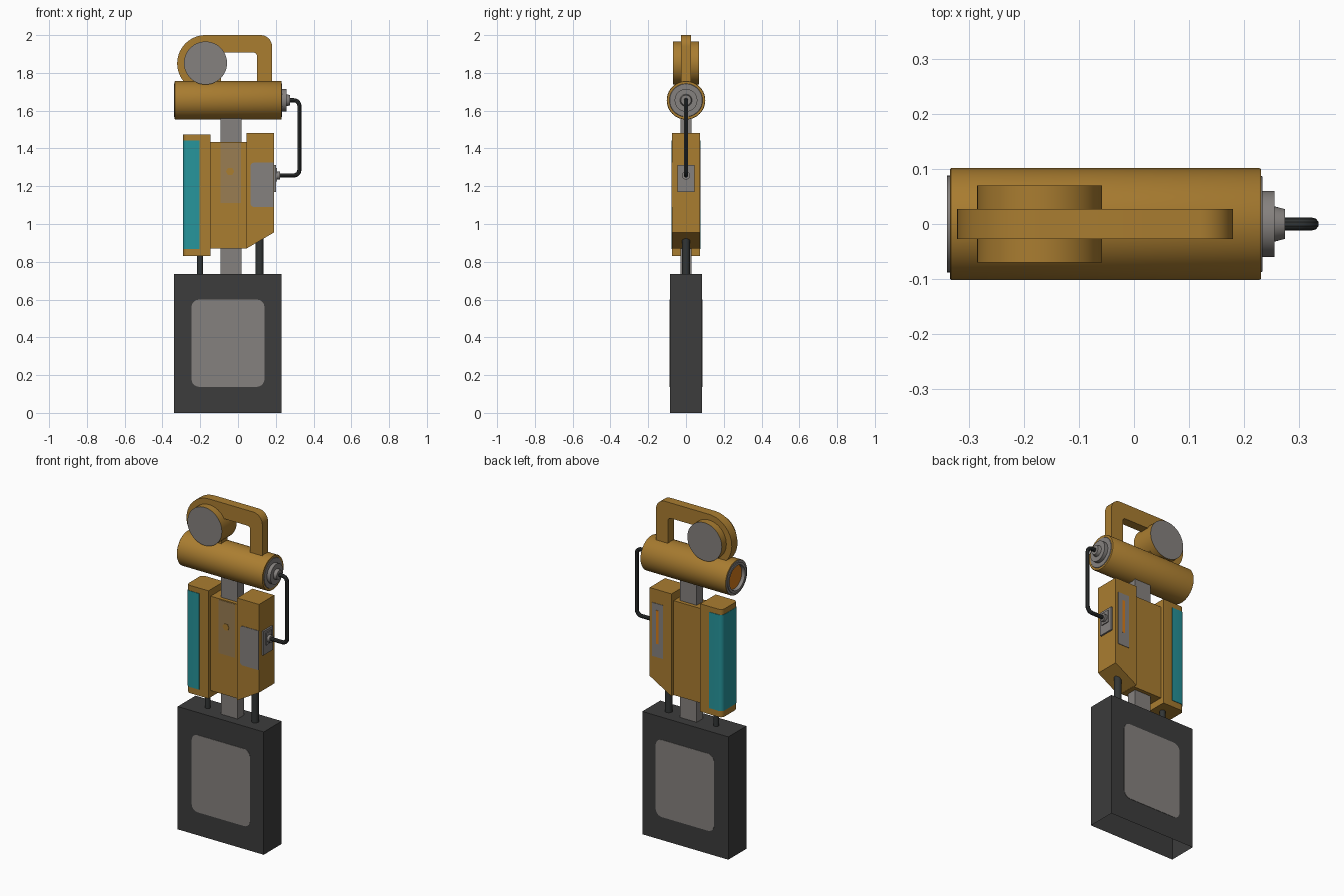
import bpy, bmesh, math
from mathutils import Vector

if "Cube" in bpy.data.objects:
    bpy.data.objects.remove(bpy.data.objects["Cube"])


def mat(name, r, g, b):
    m = bpy.data.materials.new(name)
    m.diffuse_color = (r, g, b, 1)
    m.use_nodes = True
    m.node_tree.nodes["Principled BSDF"].inputs["Base Color"].default_value = m.diffuse_color
    return m


BRASS = mat("brass", 0.40, 0.205, 0.03)
WORN = mat("worn_brass", 0.32, 0.205, 0.085)
GREY = mat("steel_grey", 0.235, 0.22, 0.21)
DARK = mat("dark_grey", 0.045, 0.045, 0.045)
BLACK = mat("cable_black", 0.032, 0.036, 0.036)
TEAL = mat("teal", 0.02, 0.30, 0.33)
ORANGE = mat("orange", 0.68, 0.2, 0.01)


def finish(name, bm, mats):
    bmesh.ops.recalc_face_normals(bm, faces=bm.faces)
    me = bpy.data.meshes.new(name)
    bm.to_mesh(me)
    bm.free()
    for m in mats:
        me.materials.append(m)
    me.shade_smooth()
    me.set_sharp_from_angle(angle=math.radians(35))
    ob = bpy.data.objects.new(name, me)
    bpy.context.collection.objects.link(ob)
    return ob


def prism(name, pts, axis, lo, hi, m):
    """Extrude a 2D outline along y (points are x,z) or along z (points are x,y)."""
    bm = bmesh.new()
    put = (lambda p: (p[0], lo, p[1])) if axis == "y" else (lambda p: (p[0], p[1], lo))
    f = bm.faces.new([bm.verts.new(put(p)) for p in pts])
    res = bmesh.ops.extrude_face_region(bm, geom=[f])
    step = Vector((0, hi - lo, 0)) if axis == "y" else Vector((0, 0, hi - lo))
    bmesh.ops.translate(bm, vec=step, verts=[v for v in res["geom"] if isinstance(v, bmesh.types.BMVert)])
    return finish(name, bm, [m])


def arc(cx, cy, r, a0, a1, n):
    return [(cx + r * math.cos(math.radians(a0 + (a1 - a0) * i / n)),
             cy + r * math.sin(math.radians(a0 + (a1 - a0) * i / n))) for i in range(n + 1)]


def rect(x0, x1, y0, y1, rl=0, rr=0):
    """Rectangle outline with rounded left and right corners."""
    def corner(x, y, r, sx, sy, a):
        return arc(x + sx * r, y + sy * r, r, a, a + 90, 5) if r else [(x, y)]
    return (corner(x0, y0, rl, 1, 1, 180) + corner(x1, y0, rr, -1, 1, 270)
            + corner(x1, y1, rr, -1, -1, 0) + corner(x0, y1, rl, 1, -1, 90))


def box(name, x0, x1, y0, y1, z0, z1, m):
    return prism(name, rect(x0, x1, y0, y1), "z", z0, z1, m)


def lathe(name, profile, place, mats, n=48):
    """Spin (height, radius, material of the next band) rows; place maps (h, u, v) to xyz."""
    bm = bmesh.new()
    rings = []
    for h, r, _ in profile:
        if r == 0:
            rings.append([bm.verts.new(place(h, 0, 0))] * n)
        else:
            rings.append([bm.verts.new(place(h, r * math.cos(t * math.tau / n), r * math.sin(t * math.tau / n)))
                          for t in range(n)])
    for k in range(len(rings) - 1):
        a, b = rings[k], rings[k + 1]
        for i in range(n):
            j = (i + 1) % n
            f = bm.faces.new(list(dict.fromkeys([a[i], a[j], b[j], b[i]])))
            f.material_index = profile[k][2]
    return finish(name, bm, mats)


# Base block, open underneath, with a rounded panel on both sides
base = box("base_block", -0.34, 0.23, -0.085, 0.085, 0, 0.735, DARK)
bm = bmesh.new()
bm.from_mesh(base.data)
bmesh.ops.delete(bm, geom=[f for f in bm.faces if f.calc_center_median().z < 0.001], context="FACES_ONLY")
bm.to_mesh(base.data)
bm.free()
for side, y0, y1 in (("front", -0.087, -0.083), ("back", 0.083, 0.087)):
    prism("base_panel_" + side, rect(-0.246, 0.14, 0.138, 0.60, 0.04, 0.04), "y", y0, y1, GREY)

# Post and support rods
box("centre_post", -0.092, 0.018, -0.03, 0.03, 0.72, 1.60, GREY)
for name, x, r, top in (("left_rod", -0.2, 0.016, 0.86), ("right_rod", 0.114, 0.021, 1.0)):
    lathe(name, [(0.72, 0, 0), (0.72, r, 0), (top, r, 0), (top, 0, 0)],
          lambda h, u, v, x=x: (x + u, v, h), [BLACK], 20)

# Body: middle block, left grip with teal pad, right block with sloped bottom
box("middle_block", -0.147, 0.047, -0.052, 0.052, 0.87, 1.435, BRASS)
prism("left_grip", rect(-0.29, -0.145, -0.073, 0.073, 0.024), "z", 0.83, 1.475, BRASS)
prism("grip_pad", rect(-0.292, -0.205, -0.0755, 0.0755, 0.025), "z", 0.868, 1.443, TEAL)
prism("right_block", [(0.045, 0.87), (0.19, 0.955), (0.19, 1.483), (0.045, 1.483)], "y", -0.073, 0.073, BRASS)

# Plates on the body
box("middle_plate", -0.092, 0.017, -0.054, -0.05, 1.11, 1.43, WORN)
prism("middle_dot", arc(-0.042, 1.278, 0.022, 0, 300, 5), "y", -0.056, -0.052, BRASS)
prism("right_front_plate", rect(0.066, 0.189, 1.09, 1.325, 0.02), "y", -0.0755, -0.071, GREY)
box("back_slot_plate", 0.10, 0.172, 0.071, 0.0755, 1.08, 1.40, GREY)
box("back_slot_strip", 0.128, 0.145, 0.074, 0.077, 1.16, 1.36, ORANGE)

# Side socket and plug
box("socket_plate", 0.188, 0.20, -0.046, 0.046, 1.17, 1.312, GREY)
box("socket_frame", 0.198, 0.206, -0.027, 0.027, 1.225, 1.297, GREY)
lathe("socket_plug", [(0.2, 0, 0), (0.2, 0.022, 0), (0.222, 0.022, 0), (0.222, 0, 0)],
      lambda h, u, v: (h, u, 1.257 + v), [GREY], 24)

# Barrel with recessed orange lens and stepped collar
lathe("barrel", [(-0.32, 0, 2), (-0.32, 0.07, 1), (-0.34, 0.073, 1), (-0.34, 0.088, 1), (-0.335, 0.088, 1),
                 (-0.335, 0.1, 0), (-0.333, 0.102, 0), (0.228, 0.102, 0), (0.231, 0.1, 0), (0.231, 0.088, 1),
                 (0.234, 0.086, 1), (0.234, 0.06, 1), (0.256, 0.06, 1), (0.256, 0.032, 1),
                 (0.275, 0.027, 1), (0.275, 0, 1)],
      lambda h, u, v: (h, u, 1.655 + v), [BRASS, GREY, ORANGE], 64)

# Cable
path = [(0.215, 1.257)] + arc(0.295, 1.287, 0.03, 270, 360, 5) + arc(0.295, 1.625, 0.03, 0, 90, 5) + [(0.265, 1.655)]
cu = bpy.data.curves.new("cable_path", "CURVE")
cu.dimensions = "3D"
cu.bevel_depth = 0.0115
cu.bevel_resolution = 3
cu.use_fill_caps = True
sp = cu.splines.new("POLY")
sp.points.add(len(path) - 1)
for p, (x, z) in zip(sp.points, path):
    p.co = (x, 0, z, 1)
tmp = bpy.data.objects.new("cable_path", cu)
bm = bmesh.new()
bpy.context.collection.objects.link(tmp)
bm.from_mesh(bpy.data.meshes.new_from_object(tmp))
bpy.data.objects.remove(tmp)
for f in bm.faces:
    f.material_index = 0
finish("cable", bm, [BLACK])

# Carry handle and round housing
outline = (arc(-0.172, 1.85, 0.15, 220, 90, 20) + arc(0.12, 1.94, 0.06, 90, 0, 8)
           + [(0.18, 1.72), (0.10, 1.72)] + arc(0.083, 1.891, 0.017, 0, 90, 3)
           + [(-0.09, 1.908), (-0.09, 1.72), (-0.24, 1.72)])
prism("handle", outline, "y", -0.027, 0.027, BRASS)
lathe("round_housing", [(-0.07, 0, 1), (-0.07, 0.114, 0), (0.07, 0.114, 1), (0.07, 0, 1)],
      lambda h, u, v: (-0.172 + u, h, 1.852 + v), [BRASS, GREY], 48)
